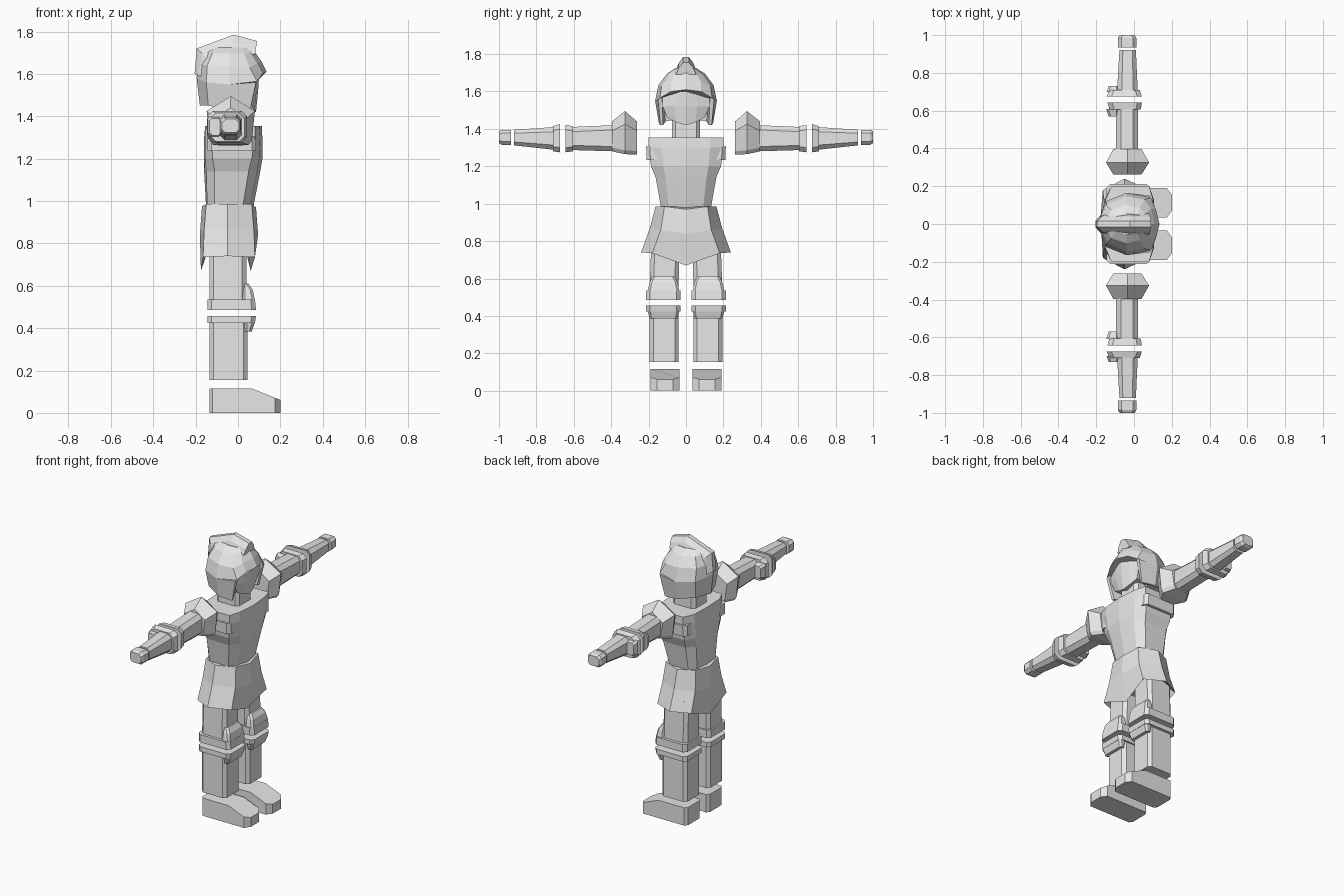
import bpy, bmesh

grey = bpy.data.materials.new("plain grey")
grey.diffuse_color = (0.8, 0.8, 0.8, 1)


def loft(name, rings):
    """Skin a list of equal-length closed rings and cap both ends."""
    bm = bmesh.new()
    rows = [[bm.verts.new(p) for p in r] for r in rings]
    n = len(rows[0])
    for a, b in zip(rows, rows[1:]):
        for i in range(n):
            j = (i + 1) % n
            bm.faces.new((a[i], a[j], b[j], b[i]))
    bm.faces.new(rows[0][::-1])
    bm.faces.new(rows[-1])
    bmesh.ops.recalc_face_normals(bm, faces=bm.faces)
    me = bpy.data.meshes.new(name)
    bm.to_mesh(me)
    bm.free()
    me.materials.append(grey)
    ob = bpy.data.objects.new(name, me)
    bpy.context.collection.objects.link(ob)
    return ob


def pair(name, rings):
    """Left part plus its mirrored right twin."""
    loft("left_" + name, rings)
    loft("right_" + name, [[(x, -y, z) for x, y, z in r] for r in rings])


def sym(half):
    """Close a half ring (front centre to back centre) across y = 0."""
    return half + [(x, -y, z) for x, y, z in half[-2:0:-1]]


def level(z, half):
    return sym([(x, y, z) for x, y in half])


def octagon(u0, u1, v0, v1, c):
    return [(u0 + c, v0), (u1 - c, v0), (u1, v0 + c), (u1, v1 - c),
            (u1 - c, v1), (u0 + c, v1), (u0, v1 - c), (u0, v0 + c)]


def upright(z, x0, x1, y0, y1, c=0.02):
    return [(x, y, z) for x, y in octagon(x0, x1, y0, y1, c)]


def sideways(y, x0, x1, z0, z1, c=0.025):
    return [(x, y, z) for x, z in octagon(x0, x1, z0, z1, c)]


# Legs
foot = octagon(-0.135, 0.2, 0.035, 0.19, 0.016)
def foot_top(x):
    return 0.115 if x < 0.065 else 0.115 - (x - 0.065) * 0.4
heel = [(-0.135, 0.055), (-0.12, 0.035), (0.065, 0.035), (0.175, 0.035), (0.2, 0.07),
        (0.2, 0.155), (0.175, 0.19), (0.065, 0.19), (-0.12, 0.19), (-0.135, 0.17)]
pair("foot", [[(x, y, 0) for x, y in heel], [(x, y, foot_top(x)) for x, y in heel]])
pair("shin", [upright(0.155, -0.135, 0.045, 0.04, 0.195),
              upright(0.43, -0.135, 0.045, 0.04, 0.195)])
pair("shin_cuff", [upright(0.425, -0.145, 0.08, 0.03, 0.213),
                   upright(0.457, -0.145, 0.085, 0.03, 0.213)])
pair("lower_knee_plate", [upright(0.385, 0.03, 0.065, 0.045, 0.195, 0.012),
                          upright(0.43, 0.03, 0.08, 0.035, 0.205, 0.012)])
pair("thigh_cuff", [upright(0.485, -0.145, 0.085, 0.03, 0.213),
                    upright(0.535, -0.145, 0.08, 0.03, 0.213)])
pair("upper_knee_plate", [upright(0.53, 0.02, 0.08, 0.035, 0.205, 0.012),
                          upright(0.58, 0.02, 0.07, 0.045, 0.195, 0.012),
                          upright(0.61, 0.02, 0.05, 0.06, 0.18, 0.012)])
pair("thigh", [upright(0.53, -0.135, 0.04, 0.04, 0.195),
               upright(0.8, -0.135, 0.04, 0.035, 0.185)])

# Flared skirt with pointed hem, underside recessed
loft("skirt", [
    sym([(0.04, 0, 0.75), (0.045, 0.15, 0.77), (-0.05, 0.2, 0.77),
         (-0.14, 0.15, 0.77), (-0.15, 0, 0.75)]),
    sym([(0.06, 0, 0.67), (0.08, 0.18, 0.735), (-0.05, 0.24, 0.74),
         (-0.165, 0.18, 0.735), (-0.175, 0, 0.67)]),
    sym([(0.095, 0, 0.84), (0.075, 0.135, 0.86), (-0.05, 0.193, 0.87),
         (-0.16, 0.135, 0.86), (-0.18, 0, 0.84)]),
    sym([(0.085, 0, 0.97), (0.065, 0.115, 0.985), (-0.05, 0.163, 0.985),
         (-0.15, 0.115, 0.985), (-0.17, 0, 0.975)])])

# Torso, with a plate under each arm
loft("torso", [
    level(0.96, [(0.07, 0), (0.055, 0.09), (0.02, 0.13), (-0.11, 0.13), (-0.145, 0.09), (-0.15, 0)]),
    level(1.14, [(0.105, 0), (0.09, 0.11), (0.05, 0.162), (-0.11, 0.162), (-0.15, 0.11), (-0.16, 0)]),
    level(1.2, [(0.115, 0), (0.1, 0.12), (0.065, 0.187), (-0.12, 0.187), (-0.155, 0.12), (-0.16, 0)]),
    level(1.3, [(0.115, 0), (0.105, 0.13), (0.08, 0.2), (-0.12, 0.2), (-0.155, 0.13), (-0.16, 0)]),
    level(1.355, [(0.112, 0), (0.1, 0.13), (0.08, 0.2), (-0.12, 0.2), (-0.15, 0.13), (-0.155, 0)])])
pair("side_plate", [upright(1.235, -0.145, 0.085, 0.12, 0.21),
                    upright(1.305, -0.145, 0.085, 0.12, 0.213)])
loft("neck", [upright(1.34, -0.11, 0.05, -0.075, 0.075),
              upright(1.48, -0.11, 0.05, -0.075, 0.075)])

# Face set inside the helmet opening
loft("face", [
    sym([(0.085, 0, 1.42), (0.075, 0.05, 1.435), (0.06, 0.1, 1.46), (-0.06, 0.1, 1.46), (-0.06, 0, 1.45)]),
    level(1.52, [(0.095, 0), (0.088, 0.06), (0.07, 0.125), (-0.06, 0.125), (-0.06, 0)]),
    level(1.6, [(0.1, 0), (0.09, 0.06), (0.07, 0.125), (-0.06, 0.125), (-0.06, 0)])])

# Helmet: open-fronted cheek and neck guard, then dome with pointed brow
loft("helmet_guard", [
    sym([(-0.03, 0, 1.46), (-0.02, 0.11, 1.44), (0.05, 0.122, 1.42), (0.055, 0.137, 1.42),
         (-0.04, 0.145, 1.43), (-0.14, 0.1, 1.45), (-0.18, 0, 1.45)]),
    sym([(-0.02, 0, 1.57), (-0.01, 0.12, 1.57), (0.09, 0.128, 1.57), (0.085, 0.15, 1.56),
         (-0.04, 0.165, 1.55), (-0.15, 0.12, 1.56), (-0.195, 0, 1.58)])])
loft("helmet_dome", [
    sym([(0.135, 0, 1.61), (0.115, 0.08, 1.6), (0.09, 0.14, 1.565), (-0.04, 0.165, 1.55),
         (-0.15, 0.12, 1.56), (-0.195, 0, 1.58)]),
    sym([(0.11, 0, 1.66), (0.09, 0.08, 1.65), (0.055, 0.13, 1.63), (-0.04, 0.147, 1.635),
         (-0.145, 0.1, 1.64), (-0.19, 0, 1.65)]),
    sym([(0.075, 0, 1.71), (0.06, 0.055, 1.7), (0.03, 0.085, 1.695), (-0.04, 0.102, 1.695),
         (-0.12, 0.075, 1.7), (-0.165, 0, 1.71)]),
    level(1.725, [(0.06, 0), (0.045, 0.04), (0.02, 0.05), (-0.04, 0.055), (-0.1, 0.04), (-0.14, 0)])])

# Crest over the dome: inner (base) and outer (ridge) profile points
inner = [(-0.16, 1.58), (-0.14, 1.67), (-0.03, 1.71), (0.08, 1.69)]
outer = [(-0.205, 1.6), (-0.195, 1.72), (-0.02, 1.785), (0.09, 1.755)]
crest = []
for (xi, zi), (xo, zo) in zip(inner, outer):
    xm, zm = xi + (xo - xi) * 0.55, zi + (zo - zi) * 0.55
    crest.append([(xi, -0.055, zi), (xm, -0.04, zm), (xo, -0.015, zo),
                  (xo, 0.015, zo), (xm, 0.04, zm), (xi, 0.055, zi)])
loft("crest", crest)

# Shoulder guards: pointed section, widest in the middle
def guard(y, x0, x1, z0, zs, zp):
    m = (x0 + x1) / 2
    return [(m, y, zp), (x1, y, zs), (x1 - 0.015, y, z0 + 0.02), (x1 - 0.03, y, z0),
            (x0 + 0.03, y, z0), (x0 + 0.015, y, z0 + 0.02), (x0, y, zs)]
pair("shoulder_guard", [guard(0.262, -0.11, 0.04, 1.262, 1.39, 1.44),
                        guard(0.326, -0.148, 0.08, 1.265, 1.425, 1.495),
                        guard(0.396, -0.11, 0.04, 1.28, 1.39, 1.44)])

# Arms held out sideways
pair("upper_arm", [sideways(0.38, -0.095, 0.02, 1.28, 1.42),
                   sideways(0.615, -0.095, 0.02, 1.287, 1.41)])
pair("upper_arm_cuff", [sideways(0.605, -0.13, 0.035, 1.28, 1.415),
                        sideways(0.643, -0.14, 0.042, 1.275, 1.42)])
pair("upper_elbow_plate", [sideways(0.57, -0.135, -0.08, 1.31, 1.39, 0.012),
                           sideways(0.61, -0.147, -0.08, 1.3, 1.4, 0.012)])
pair("forearm_cuff", [sideways(0.675, -0.145, 0.042, 1.275, 1.425),
                      sideways(0.71, -0.13, 0.03, 1.28, 1.415)])
pair("lower_elbow_plate", [sideways(0.7, -0.145, -0.08, 1.3, 1.4, 0.012),
                           sideways(0.73, -0.135, -0.08, 1.31, 1.39, 0.012)])
pair("forearm", [sideways(0.7, -0.09, 0.02, 1.288, 1.41),
                 sideways(0.92, -0.077, 0.01, 1.312, 1.395, 0.018)])
pair("hand", [sideways(0.935, -0.085, 0.014, 1.315, 1.395, 0.018),
              sideways(0.985, -0.085, 0.012, 1.315, 1.395, 0.018),
              sideways(1.0, -0.075, 0.004, 1.323, 1.387, 0.016)])
